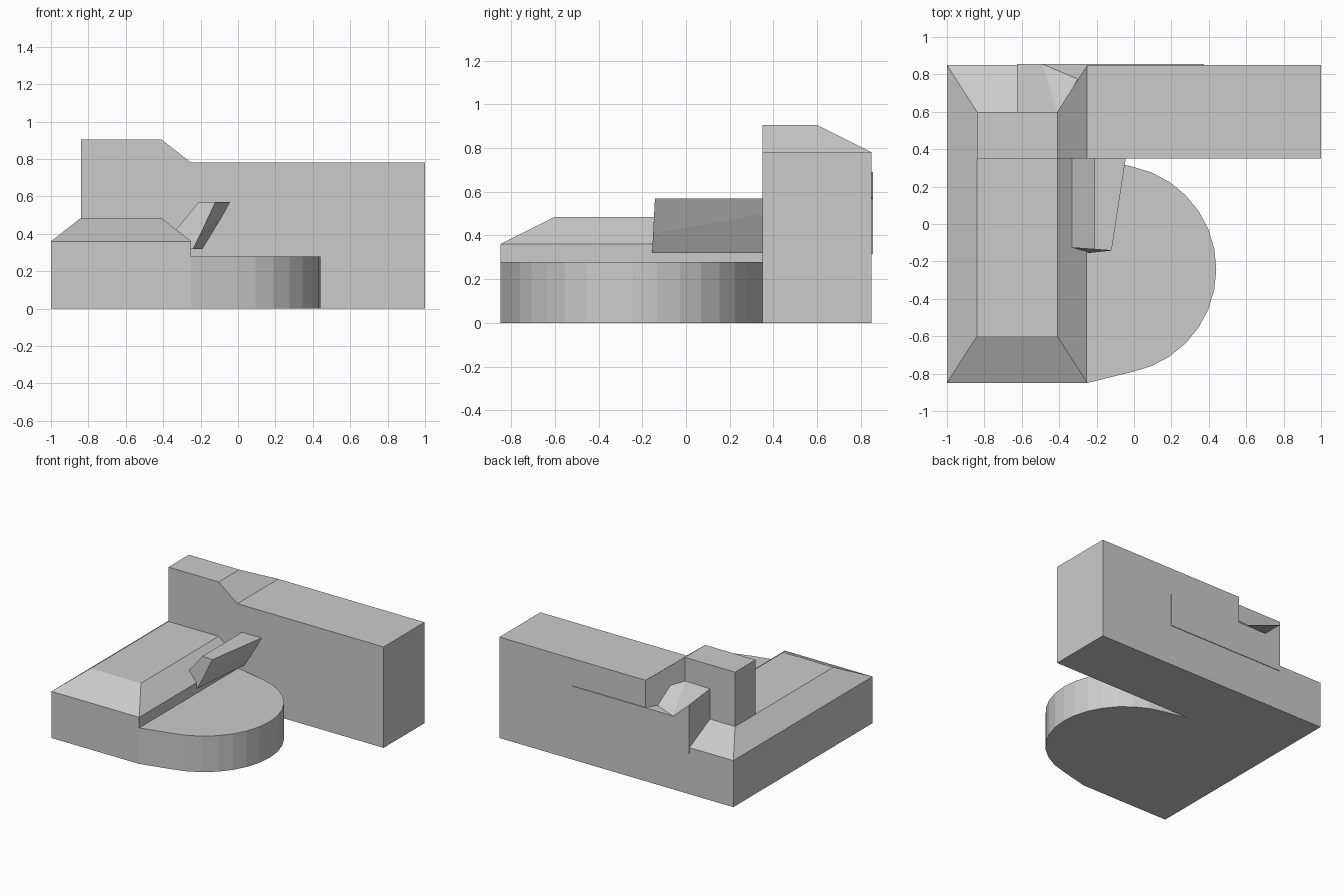
import bpy, math

if "Cube" in bpy.data.objects:
    bpy.data.objects.remove(bpy.data.objects["Cube"])


def mesh_object(name, verts, faces):
    mesh = bpy.data.meshes.new(name)
    mesh.from_pydata(verts, [], faces)
    mesh.update()
    obj = bpy.data.objects.new(name, mesh)
    bpy.context.collection.objects.link(obj)
    return obj


def loft(name, rings):
    """Closed solid through rings of equal length, listed anticlockwise from their outer side."""
    n = len(rings[0])
    faces = [list(range(n))[::-1], [(len(rings) - 1) * n + i for i in range(n)]]
    for r in range(len(rings) - 1):
        for i in range(n):
            a, b = r * n + i, r * n + (i + 1) % n
            faces.append([a, b, b + n, a + n])
    return mesh_object(name, [v for ring in rings for v in ring], faces)


def rect(x0, x1, y0, y1, z):
    return [(x0, y0, z), (x1, y0, z), (x1, y1, z), (x0, y1, z)]


# Long low wing with a flat-topped hipped roof
loft("left_wing", [rect(-1, -.25, -.85, .85, 0),
                   rect(-1, -.25, -.85, .85, .36),
                   rect(-.84, -.41, -.6, .6, .485)])

# Tall rear wing
loft("rear_wing", [rect(-.25, 1, .35, .85, 0), rect(-.25, 1, .35, .85, .78)])

# Raised corner tower: flat top, sloping down to the rear wing along a hip
plan = [(-.84, .35), (-.41, .35), (-.41, .6), (-.84, .6)]
loft("corner_tower", [[(x, y, z) for x, y in plan] for z in (.3, .905)])
wedge = [(-.41, .35, .905), (-.25, .35, .78), (-.25, .85, .78), (-.41, .6, .905)]
loft("tower_slope", [[(x, y, .3) for x, y, z in wedge], wedge])

# Rounded low bay, 32-sided arc with straight tangent ends
arc = [(-.12 + .56 * math.cos(math.radians(a * 11.25)),
        -.242 + .56 * math.sin(math.radians(a * 11.25))) for a in range(-7, 8)]
outline = [(-.25, -.85)] + arc + [(-.25, .36)]
loft("round_bay", [[(x, y, z) for x, y in outline] for z in (0, .278)])

# Leaning beam between the low wing and the rear wing
front = [(-.35, -.125, .40), (-.25, -.152, .32), (-.24, -.155, .32),
         (-.195, -.15, .41), (-.12, -.142, .57), (-.21, -.135, .57)]
back = [(-.35, .36, .40), (-.25, .36, .32), (-.19, .36, .32),
        (-.08, .36, .50), (-.043, .36, .57), (-.21, .36, .57)]
loft("leaning_beam", [back[::-1], front[::-1]])

# Thin panel standing proud of the back wall
loft("back_panel", [rect(-.49, .375, .6, .855, .315), rect(-.49, .375, .6, .855, .57)])

# Small faceted roof tucked behind the tower
cap = [(-.625, .855, .69), (-.625, .59, .72), (-.41, .59, .725),
       (-.35, .69, .71), (-.3, .775, .57), (-.49, .855, .57)]
base = [(x, y, .315) for x, y, z in cap]
sides = [[i, (i + 1) % 6, (i + 1) % 6 + 6, i + 6] for i in range(6)]
mesh_object("back_roof", base + cap,
            sides + [[5, 4, 3, 2, 1, 0], [6, 7, 8, 11], [11, 8, 9, 10]])
